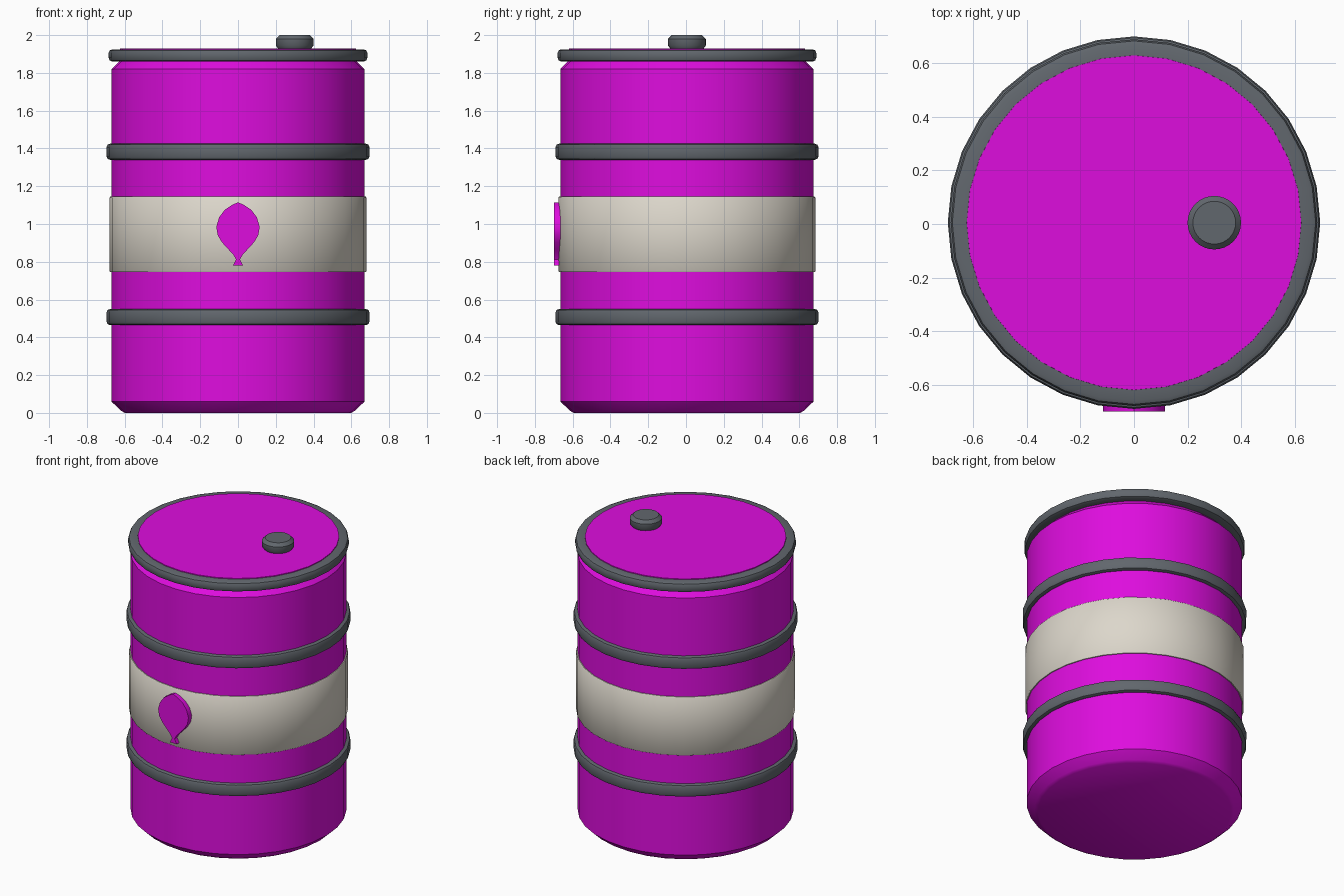
import bpy
import bmesh
import math

cube = bpy.data.objects.get("Cube")
if cube:
    bpy.data.objects.remove(cube, do_unlink=True)

SIDES = 32
CENTRE_Y = 0.005


def make_material(name, rgb):
    mat = bpy.data.materials.new(name)
    mat.use_nodes = True
    colour = (*rgb, 1.0)
    mat.diffuse_color = colour
    shader = next(n for n in mat.node_tree.nodes if n.type == "BSDF_PRINCIPLED")
    shader.inputs["Base Color"].default_value = colour
    shader.inputs["Roughness"].default_value = 0.6
    return mat


magenta = make_material("magenta paint", (0.73, 0.004, 0.73))
grey = make_material("dark grey metal", (0.12, 0.135, 0.153))
cream = make_material("cream label", (0.72, 0.68, 0.6))


def finish(name, bm, mat, angle=40):
    bmesh.ops.recalc_face_normals(bm, faces=bm.faces)
    mesh = bpy.data.meshes.new(name)
    bm.to_mesh(mesh)
    bm.free()
    mesh.materials.append(mat)
    obj = bpy.data.objects.new(name, mesh)
    bpy.context.collection.objects.link(obj)
    bpy.ops.object.select_all(action="DESELECT")
    obj.select_set(True)
    bpy.context.view_layer.objects.active = obj
    bpy.ops.object.shade_smooth_by_angle(angle=math.radians(angle))
    return obj


def lathe(name, profile, mat, closed=False, x=0.0, sides=SIDES):
    """Spin a (radius, height) profile; open profiles get flat end caps."""
    bm = bmesh.new()
    rings = []
    for r, z in profile:
        angles = [2 * math.pi * i / sides for i in range(sides)]
        rings.append([bm.verts.new((x + r * math.cos(a), CENTRE_Y + r * math.sin(a), z))
                      for a in angles])
    pairs = list(zip(rings, rings[1:]))
    if closed:
        pairs.append((rings[-1], rings[0]))
    else:
        bm.faces.new(rings[0])
        bm.faces.new(rings[-1])
    for low, high in pairs:
        for i in range(sides):
            j = (i + 1) % sides
            bm.faces.new((low[i], low[j], high[j], high[i]))
    return finish(name, bm, mat)


def hoop(name, inner, outer, bottom, top, bevel):
    profile = [(inner, bottom), (outer - bevel, bottom), (outer - bevel * 0.3, bottom + bevel * 0.3),
               (outer, bottom + bevel), (outer, top - bevel),
               (outer - bevel * 0.3, top - bevel * 0.3), (outer - bevel, top), (inner, top)]
    return lathe(name, profile, grey, closed=True)


# Drum shell with chamfered ends
lathe("drum_body", [(0.6, 0), (0.62, 0.012), (0.67, 0.06), (0.67, 1.82), (0.63, 1.86),
                    (0.625, 1.93)], magenta)

# Metal hoops and top rim
hoop("lower_hoop", 0.655, 0.696, 0.465, 0.55, 0.018)
hoop("upper_hoop", 0.655, 0.696, 1.34, 1.425, 0.018)
hoop("top_rim", 0.61, 0.685, 1.86, 1.925, 0.02)

# Label wrapped around the middle
lathe("label_band", [(0.66, 0.745), (0.676, 0.745), (0.68, 0.75), (0.68, 1.14),
                     (0.676, 1.145), (0.66, 1.145)], cream, closed=True)

# Filler cap on the lid
lathe("filler_cap", [(0.085, 1.925), (0.1, 1.945), (0.1, 1.98), (0.08, 2.0)],
      grey, x=0.3)

# Raised balloon shape on the front of the label
half = [(0, 1.115), (0.03, 1.102), (0.07, 1.075), (0.1, 1.035), (0.115, 0.985), (0.107, 0.94),
        (0.085, 0.903), (0.05, 0.865), (0.025, 0.838), (0.01, 0.812), (0.026, 0.78)]
outline = half + [(-px, pz) for px, pz in reversed(half[1:])]
bm = bmesh.new()
front = bm.faces.new([bm.verts.new((px, -0.7, pz)) for px, pz in outline])
back = bmesh.ops.extrude_face_region(bm, geom=[front], use_keep_orig=True)
bmesh.ops.translate(bm, vec=(0, 0.045, 0),
                    verts=[g for g in back["geom"] if isinstance(g, bmesh.types.BMVert)])
finish("balloon_emblem", bm, magenta)
